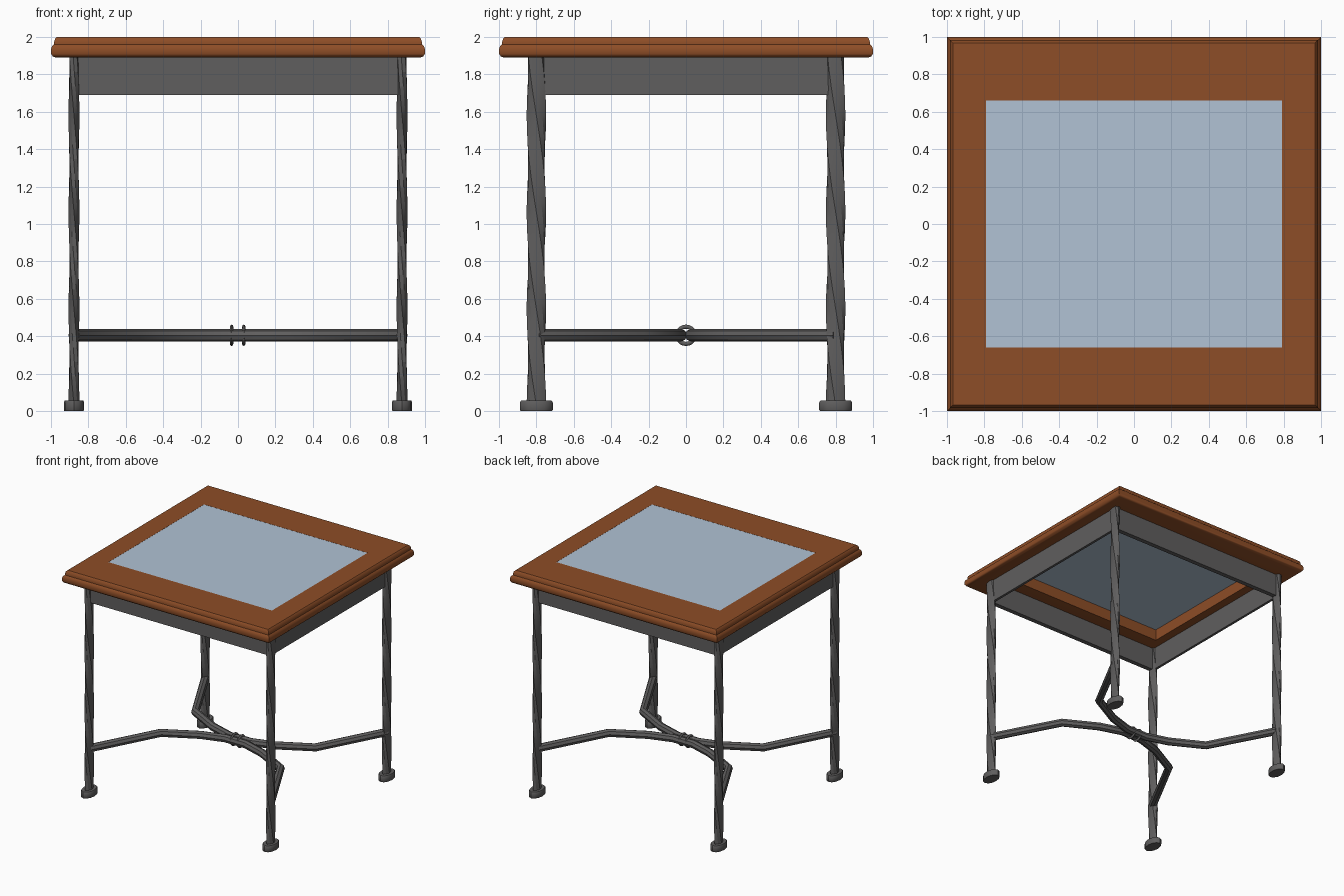
import bpy, bmesh, math
from mathutils import Vector

if "Cube" in bpy.data.objects:
    bpy.data.objects.remove(bpy.data.objects["Cube"])


def material(name, rgb):
    m = bpy.data.materials.new(name)
    m.diffuse_color = (*rgb, 1)
    m.use_nodes = True
    m.node_tree.nodes["Principled BSDF"].inputs["Base Color"].default_value = m.diffuse_color
    return m


WOOD = material("brown wood", (0.27, 0.075, 0.02))
METAL = material("grey iron", (0.115, 0.112, 0.112))
GLASS = material("pale blue glass", (0.44, 0.54, 0.66))


def add_mesh(name, verts, faces, mat, angle=30):
    me = bpy.data.meshes.new(name)
    me.from_pydata(verts, [], faces)
    bm = bmesh.new()
    bm.from_mesh(me)
    bmesh.ops.recalc_face_normals(bm, faces=bm.faces)
    bm.to_mesh(me)
    bm.free()
    me.materials.append(mat)
    ob = bpy.data.objects.new(name, me)
    bpy.context.collection.objects.link(ob)
    smooth(ob, angle)
    return ob


def smooth(ob, angle):
    bpy.ops.object.select_all(action='DESELECT')
    ob.select_set(True)
    bpy.context.view_layer.objects.active = ob
    bpy.ops.object.shade_smooth_by_angle(angle=math.radians(angle))


def loft(name, rings, mat, closed=False, angle=30):
    """Skin a list of equal-length rings; cap the ends or join them in a loop."""
    n, k = len(rings[0]), len(rings)
    verts = [v for r in rings for v in r]
    faces = [(i * n + j, i * n + (j + 1) % n,
              (i + 1) % k * n + (j + 1) % n, (i + 1) % k * n + j)
             for i in range(k if closed else k - 1) for j in range(n)]
    if not closed:
        faces += [tuple(range(n)), tuple(range((k - 1) * n, k * n))]
    return add_mesh(name, verts, faces, mat, angle)


def rect(hx, hy, z):
    return [(-hx, -hy, z), (hx, -hy, z), (hx, hy, z), (-hx, hy, z)]


# Moulded wooden top frame with a rectangular opening
IX, IY = 0.79, 0.66
edge = [(0.975, 1.89), (0.99, 1.895), (1.0, 1.91), (1.0, 1.935), (0.995, 1.95),
        (0.984, 1.96), (0.984, 1.972), (0.978, 1.99), (0.968, 2.0)]
loft("top_frame", [rect(IX, IY, 1.89)] + [rect(w, w, z) for w, z in edge]
     + [rect(IX, IY, 2.0)], WOOD, closed=True, angle=40)

# Glass panel
loft("glass_panel", [rect(IX, IY, 1.989), rect(IX, IY, 1.999)], GLASS)

# Apron under the top
LX, LY = 0.877, 0.80
loft("apron", [rect(LX + 0.011, LY + 0.02, 1.69), rect(LX + 0.011, LY + 0.02, 1.89),
               rect(LX - 0.011, LY - 0.02, 1.89), rect(LX - 0.011, LY - 0.02, 1.69)],
     METAL, closed=True)

# Twisted legs and round feet (oval in section: narrower across x)
for sx, xn in ((-1, "left"), (1, "right")):
    for sy, yn in ((-1, "front"), (1, "back")):
        cx, cy = sx * LX, sy * LY
        rings = []
        for i in range(25):
            t = i / 24
            ring = []
            for j in range(8):
                a = math.tau * (j / 8 - t * 0.9)
                r = 1.0 if j % 2 == 0 else 0.86
                ring.append((cx + 0.029 * r * math.cos(a),
                             cy + 0.052 * r * math.sin(a), 0.03 + 1.86 * t))
            rings.append(ring)
        loft(f"{yn}_{xn}_leg", rings, METAL, angle=20)

        foot = [[(cx + 0.054 * s * math.cos(math.tau * j / 12),
                  cy + 0.088 * s * math.sin(math.tau * j / 12), z) for j in range(12)]
                for s, z in ((0.95, 0), (1, 0.006), (1, 0.046), (0.93, 0.055))]
        loft(f"{yn}_{xn}_foot", foot, METAL, angle=35)

# Two bent stretcher rods that meet in the middle
ZR = 0.405
for s, yn in ((-1, "front"), (1, "back")):
    half = [(LX, LY), (0.58, 0.24), (0.30, 0.09), (0.10, 0.028)]
    path = [(-x, s * y) for x, y in half] + [(x, s * y) for x, y in reversed(half)]
    cu = bpy.data.curves.new(f"{yn}_stretcher", 'CURVE')
    cu.dimensions = '3D'
    cu.bevel_depth = 0.034
    cu.bevel_resolution = 2
    cu.use_fill_caps = True
    sp = cu.splines.new('POLY')
    sp.points.add(len(path) - 1)
    for p, (x, y) in zip(sp.points, path):
        p.co = (x, y, ZR, 1)
    cu.materials.append(METAL)
    ob = bpy.data.objects.new(f"{yn}_stretcher", cu)
    bpy.context.collection.objects.link(ob)
    bpy.ops.object.select_all(action='DESELECT')
    ob.select_set(True)
    bpy.context.view_layer.objects.active = ob
    bpy.ops.object.convert(target='MESH')
    smooth(bpy.context.object, 35)

# Binding rings around the joined rods
for x, xn in ((-0.034, "left"), (0.031, "right")):
    rings = []
    for i in range(20):
        a = math.tau * i / 20
        rings.append([(x + 0.009 * math.cos(b),
                       (0.048 + 0.011 * math.sin(b)) * math.cos(a),
                       ZR + (0.046 + 0.011 * math.sin(b)) * math.sin(a))
                      for b in (math.tau * j / 8 for j in range(8))])
    loft(f"{xn}_binding_ring", rings, METAL, closed=True, angle=50)
